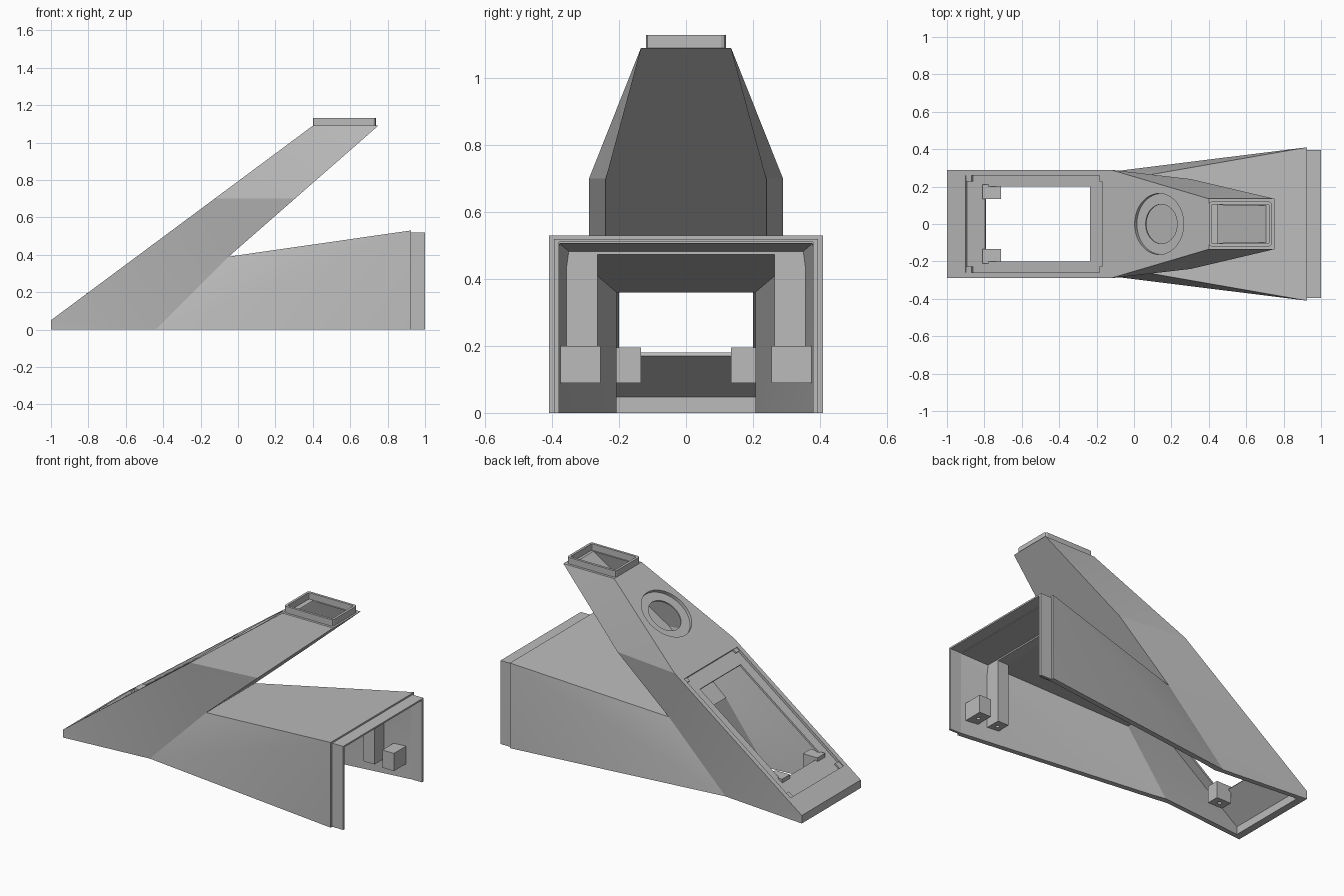
import bpy, bmesh, math
from mathutils import Matrix, Vector

cube = bpy.data.objects.get("Cube")
if cube:
    bpy.data.objects.remove(cube, do_unlink=True)

grey = bpy.data.materials.new("plain grey")
grey.use_nodes = True
grey.diffuse_color = (0.5, 0.5, 0.5, 1)
grey.node_tree.nodes["Principled BSDF"].inputs["Base Color"].default_value = (0.5, 0.5, 0.5, 1)


def finish(name, bm):
    bmesh.ops.recalc_face_normals(bm, faces=bm.faces[:])
    mesh = bpy.data.meshes.new(name)
    bm.to_mesh(mesh)
    bm.free()
    mesh.materials.append(grey)
    obj = bpy.data.objects.new(name, mesh)
    bpy.context.collection.objects.link(obj)
    return obj


def hull(name, points):
    """Symmetric solid from side outline points given as (x, z, half width)."""
    bm = bmesh.new()
    sides = [[bm.verts.new((x, s * w, z)) for x, z, w in points] for s in (-1, 1)]
    near, far = sides
    n = len(points)
    for i in range(n):
        j = (i + 1) % n
        bm.faces.new((near[i], near[j], far[j], far[i]))
    caps = ((0, 1, 9), (1, 6, 9), (1, 2, 6), (2, 5, 6),
            (2, 3, 5), (3, 4, 5), (6, 7, 9), (7, 8, 9))
    for side in sides:
        for tri in caps:
            bm.faces.new([side[i] for i in tri])
    return finish(name, bm)


def box(name, x, y, z, frame=Matrix(), chamfer=0):
    """Box from (low, high) ranges, optionally with chamfered upright edges."""
    bm = bmesh.new()
    bmesh.ops.create_cube(bm, size=1)
    for v in bm.verts:
        v.co = Vector([r[0] if c < 0 else r[1] for r, c in zip((x, y, z), v.co)])
    if chamfer:
        upright = [e for e in bm.edges if abs(e.verts[0].co.z - e.verts[1].co.z) > 0.01]
        bmesh.ops.bevel(bm, geom=upright, offset=chamfer, segments=2, profile=0.5, affect='EDGES')
    bm.transform(frame)
    return finish(name, bm)


def cylinder(name, center, radius, depth, frame=Matrix(), sides=64):
    bm = bmesh.new()
    bmesh.ops.create_cone(bm, cap_ends=True, segments=sides, radius1=radius,
                          radius2=radius, depth=depth)
    bm.transform(frame @ Matrix.Translation(center))
    return finish(name, bm)


def cut(target, cutter):
    cutter.hide_render = True
    mod = target.modifiers.new("cut", 'BOOLEAN')
    mod.operation = 'DIFFERENCE'
    mod.solver = 'EXACT'
    mod.object = cutter
    bpy.context.view_layer.objects.active = target
    bpy.ops.object.modifier_apply(modifier=mod.name)
    bpy.data.objects.remove(cutter, do_unlink=True)


# Frame lying on the sloping panel: x runs up the slope, z points out of it
slope = math.atan2(1.04, 1.4)
panel = Matrix.Translation((-1, 0, 0.05)) @ Matrix.Rotation(-slope, 4, 'Y')

# Hollow housing, open underneath, at the wide end and at the neck top
housing = hull("housing", [
    (-1, 0, .29), (-1, .05, .29), (-.125, .70, .29), (.4, 1.09, .135), (.75, 1.09, .135),
    (.304, .70, .24), (-.05, .39, .24), (.925, .53, .41), (.925, 0, .41), (-.44, 0, .24)])
cut(housing, hull("cavity", [
    (-.955, -.05, .257), (-.955, .048, .257), (-.078, .70, .257), (.528, 1.15, .081),
    (.774, 1.15, .081), (.259, .70, .207), (-.13, .36, .207), (.95, .51, .382),
    (.95, -.05, .382), (-.44, -.05, .207)]))

# Screen recess and window, round recess and hole
cut(housing, box("screen_recess", (.122, 1.034), (-.26, .26), (-.016, .05), panel))
cut(housing, box("window", (.24, .94), (-.2, .2), (-.06, .05), panel))
cut(housing, cylinder("round_recess", (1.413, 0, .015), .163, .07, panel))
cut(housing, cylinder("round_hole", (1.413, 0, 0), .105, .12, panel))

# End lip: a thin stepped-in arch around the wide opening
end_lip = box("end_lip", (.925, 1), (-.395, .395), (0, .52))
cut(end_lip, box("lip_opening", (.9, 1.1), (-.38, .38), (-.1, .51)))

# Collar on top of the neck
collar = box("neck_collar", (.4, .737), (-.12, .12), (1.09, 1.13), chamfer=.015)
cut(collar, box("collar_opening", (.415, .722), (-.105, .105), (1.0, 1.2), chamfer=.008))

parts = [housing, end_lip, collar]

# Inner beam under the deck
parts.append(box("ceiling_beam", (.68, .755), (-.355, .355), (.474, .488)))

# Mounting posts with screw holes, mirrored on both sides
posts = {
    "wall_post": ((.68, .755), (.265, .365), (.09, .482)),
    "screw_block": ((.815, .895), (.255, .375), (.09, .2)),
    "tip_block": ((-.81, -.71), (.135, .212), (.09, .195)),
}
for s, label in ((1, "left"), (-1, "right")):
    for name, (x, y, z) in posts.items():
        post = box(f"{label}_{name}", x, sorted((s * y[0], s * y[1])), z)
        middle = (sum(x) / 2, s * sum(y) / 2, z[0])
        cut(post, cylinder("screw_hole", middle, .012, .08, sides=16))
        parts.append(post)
    # Small corner tabs in the screen recess
    for name, u in (("lower", (.122, .16)), ("upper", (1.01, 1.034))):
        y = sorted((s * .228, s * .26))
        parts.append(box(f"{label}_{name}_tab", u, y, (-.018, -.006), panel))

bpy.ops.object.select_all(action='DESELECT')
for part in parts:
    part.select_set(True)
bpy.context.view_layer.objects.active = housing
bpy.ops.object.shade_smooth_by_angle(angle=math.radians(18))
